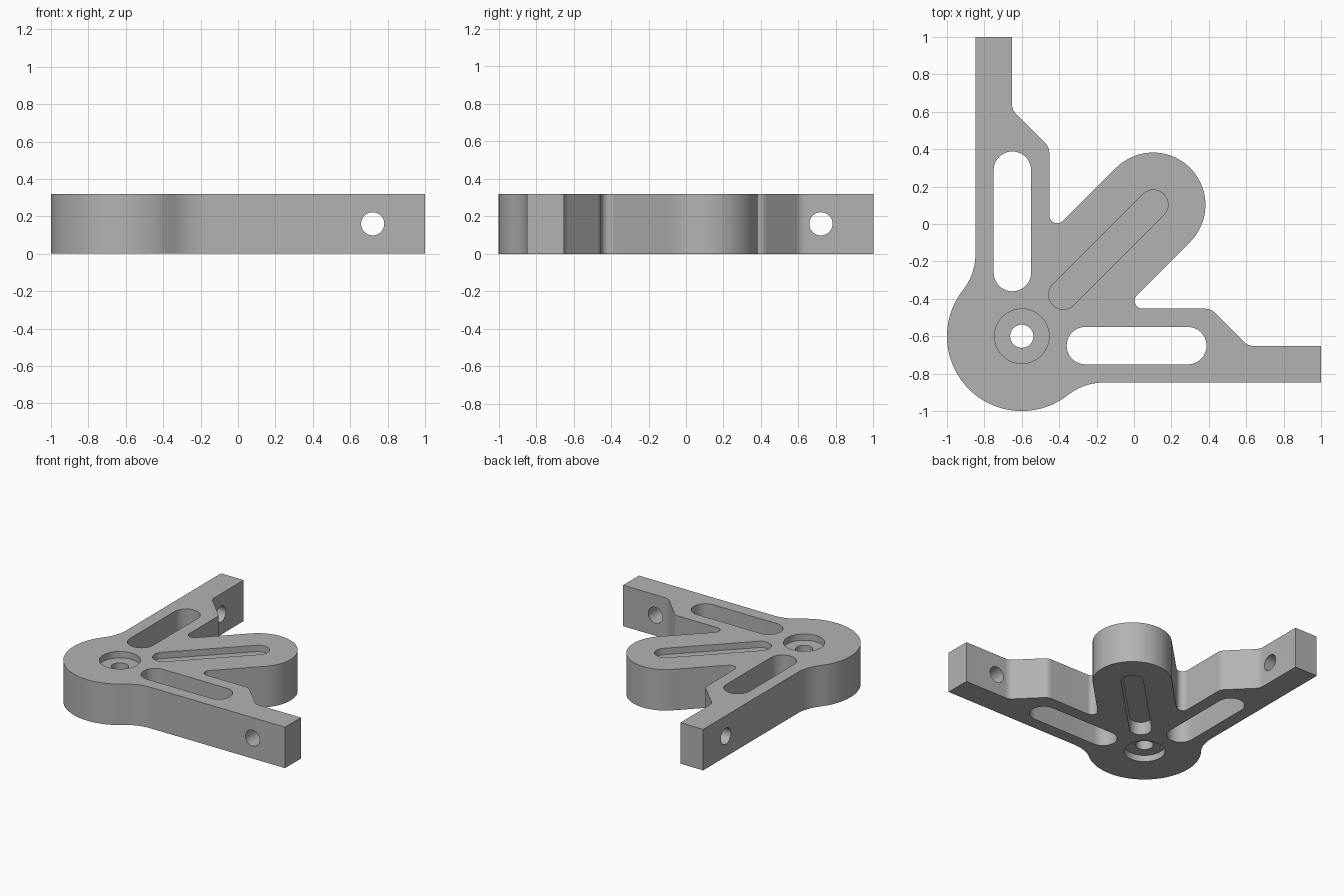
import bpy, bmesh
from math import radians, degrees, cos, sin, tan, atan2, sqrt, pi
from mathutils import Matrix, Vector

cube = bpy.data.objects.get("Cube")
if cube:
    bpy.data.objects.remove(cube, do_unlink=True)

HEIGHT = 0.32
HUB, HUB_R = -0.6, 0.4            # hub centre (same x and y) and radius
LOBE, LOBE_R = 0.102, 0.28        # tip of the diagonal lobe
OUTER, STEP, INNER = -0.848, -0.652, -0.453   # arm edges
BORE_R = 0.062

grey = bpy.data.materials.new("plain grey")
grey.use_nodes = True
colour = (0.45, 0.45, 0.45, 1)
grey.diffuse_color = colour
grey.node_tree.nodes["Principled BSDF"].inputs["Base Color"].default_value = colour


def arc(cx, cy, r, a0, a1, n):
    """Points on an arc, angles in degrees."""
    angles = [radians(a0 + (a1 - a0) * i / n) for i in range(n + 1)]
    return [(cx + r * cos(a), cy + r * sin(a)) for a in angles]


def prism(name, points, z0, z1):
    """Extrude a flat outline between two heights."""
    bm = bmesh.new()
    face = bm.faces.new([bm.verts.new((x, y, z0)) for x, y in points])
    new = bmesh.ops.extrude_face_region(bm, geom=[face])["geom"]
    verts = [v for v in new if isinstance(v, bmesh.types.BMVert)]
    bmesh.ops.translate(bm, verts=verts, vec=(0, 0, z1 - z0))
    bmesh.ops.recalc_face_normals(bm, faces=bm.faces)
    mesh = bpy.data.meshes.new(name)
    bm.to_mesh(mesh)
    bm.free()
    mesh.materials.append(grey)
    obj = bpy.data.objects.new(name, mesh)
    bpy.context.collection.objects.link(obj)
    return obj


def slot(p, q, r):
    """Rounded slot outline from p to q."""
    a = degrees(atan2(q[1] - p[1], q[0] - p[0]))
    return arc(*q, r, a - 90, a + 90, 20) + arc(*p, r, a + 90, a + 270, 20)


def disc(r):
    return arc(HUB, HUB, r, 0, 360, 48)[:-1]


# Half of the outline, from lobe tip round to the far side of the hub
half = arc(LOBE, LOBE, LOBE_R, 45, 135, 24)
r = 0.043                                         # notch between lobe and arm
notch_x = INNER + r
half += arc(notch_x, notch_x + (LOBE_R + r) * sqrt(2), r, -45, -180, 12)
r = 0.07                                          # rounded corners of the step
t = r * tan(pi / 8)
half += arc(INNER - r, 0.411 - t, r, 0, 45, 6)
half += arc(STEP + r, 0.61 + t, r, 225, 180, 6)
half += [(STEP, 1), (OUTER, 1)]
r = 0.3                                           # blend from arm into hub
dx = HUB - (OUTER - r)
dy = sqrt((HUB_R + r) ** 2 - dx ** 2)
a = degrees(atan2(dy, dx))
half += arc(OUTER - r, HUB + dy, r, 0, -a, 12)
half += arc(HUB, HUB, HUB_R, 180 - a, 225, 24)[1:]

# Mirror across the diagonal to close the outline
outline = half + [(y, x) for x, y in reversed(half[1:-1])]
bracket = prism("bracket_body", outline, 0, HEIGHT)

# Cutters: arm slots, hub bore and counterbores, diagonal pockets
LOW, HIGH = -0.1, HEIGHT + 0.1
mid = (OUTER + INNER) / 2
pocket = slot((-0.378, -0.378), (0.104, 0.104), 0.078)
cutters = [
    prism("slot_cutter_back", slot((mid, -0.26), (mid, 0.288), 0.1), LOW, HIGH),
    prism("slot_cutter_front", slot((-0.26, mid), (0.288, mid), 0.1), LOW, HIGH),
    prism("hub_bore_cutter", disc(BORE_R), LOW, HIGH),
    prism("top_counterbore_cutter", disc(0.146), HEIGHT - 0.05, HIGH),
    prism("bottom_counterbore_cutter", disc(0.146), LOW, 0.05),
    prism("top_pocket_cutter", pocket, HEIGHT - 0.05, HIGH),
    prism("bottom_pocket_cutter", pocket, LOW, 0.1),
]

# Cross holes near the arm ends
circle = arc(0, 0, BORE_R, 0, 360, 32)[:-1]
for name, place, axis in (("front_arm_hole_cutter", (0.72, -0.75, 0.16), "X"),
                          ("back_arm_hole_cutter", (-0.75, 0.72, 0.16), "Y")):
    hole = prism(name, circle, -0.2, 0.2)
    hole.data.transform(Matrix.Translation(Vector(place)) @ Matrix.Rotation(pi / 2, 4, axis))
    cutters.append(hole)

# Cut everything, apply and tidy up
bpy.ops.object.select_all(action="DESELECT")
bpy.context.view_layer.objects.active = bracket
bracket.select_set(True)
for cutter in cutters:
    cutter.hide_render = True
    mod = bracket.modifiers.new(cutter.name, "BOOLEAN")
    mod.operation = "DIFFERENCE"
    mod.solver = "EXACT"
    mod.object = cutter
    bpy.ops.object.modifier_apply(modifier=mod.name)
    bpy.data.objects.remove(cutter, do_unlink=True)
bpy.ops.object.shade_smooth_by_angle(angle=radians(30))
